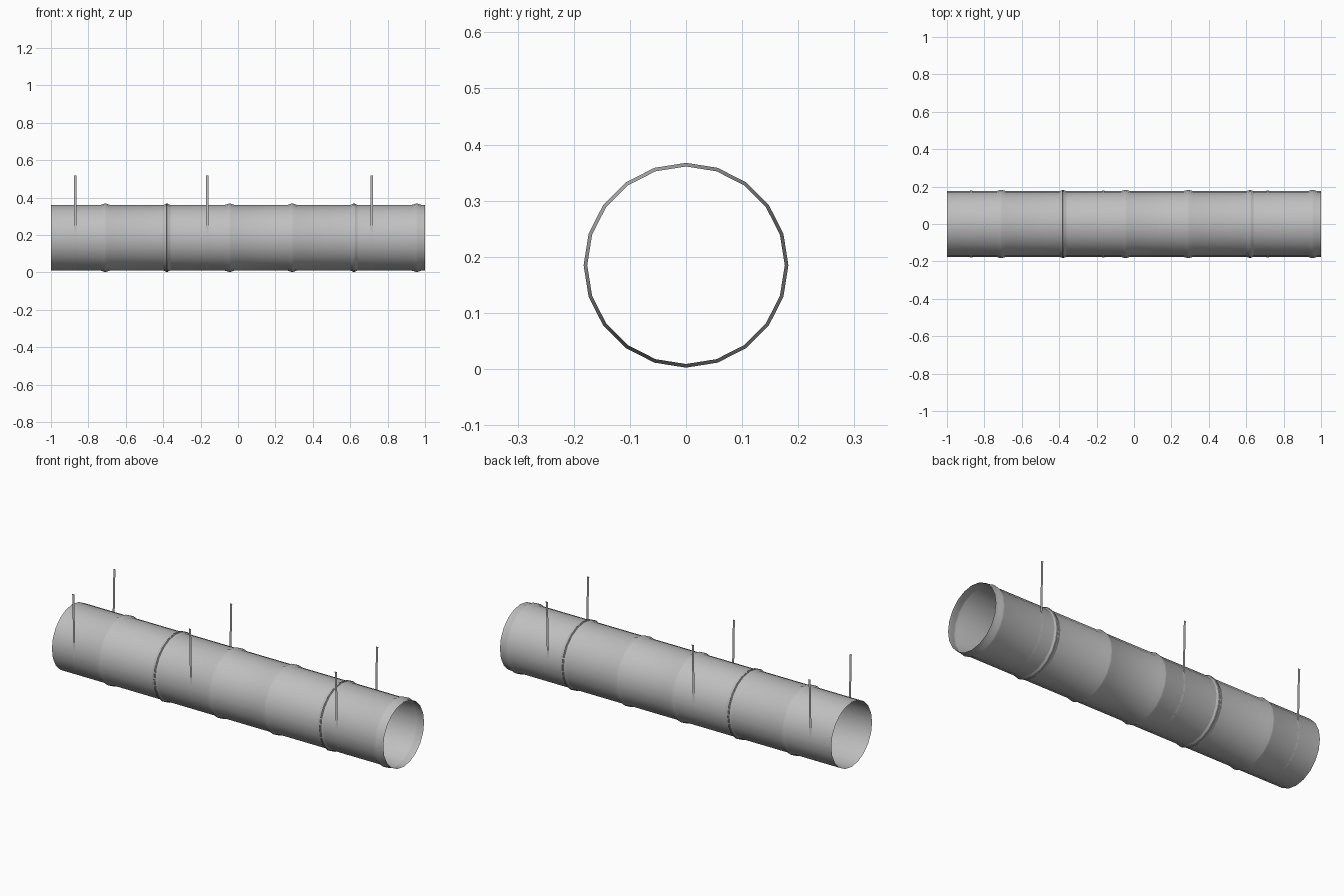
import bpy, bmesh, math

cube = bpy.data.objects.get("Cube")
if cube:
    bpy.data.objects.remove(cube)

SIDES = 20
R, RIB = 0.176, 0.1825       # pipe and rib radius
CZ = 0.185                   # pipe axis height

steel = bpy.data.materials.new("galvanised_steel")
steel.use_nodes = True
colour = (0.52, 0.52, 0.52, 1)
steel.diffuse_color = colour
steel.node_tree.nodes["Principled BSDF"].inputs["Base Color"].default_value = colour


def finish(bm, name):
    mesh = bpy.data.meshes.new(name)
    bm.to_mesh(mesh)
    bm.free()
    mesh.materials.append(steel)
    ob = bpy.data.objects.new(name, mesh)
    bpy.context.collection.objects.link(ob)
    bpy.ops.object.select_all(action='DESELECT')
    ob.select_set(True)
    bpy.context.view_layer.objects.active = ob
    bpy.ops.object.shade_smooth_by_angle(angle=math.radians(35))
    return ob


def revolve(name, profile):
    """Open sheet turned round the pipe axis from (x, radius) points."""
    bm = bmesh.new()
    rings = []
    for x, r in profile:
        angles = [2 * math.pi * i / SIDES for i in range(SIDES)]
        rings.append([bm.verts.new((x, r * math.sin(a), CZ + r * math.cos(a)))
                      for a in angles])
    for a, b in zip(rings, rings[1:]):
        for i in range(SIDES):
            j = (i + 1) % SIDES
            bm.faces.new((a[i], a[j], b[j], b[i]))
    bmesh.ops.recalc_face_normals(bm, faces=bm.faces)
    return finish(bm, name)


def bead(x):
    return [(x - 0.025, R), (x - 0.004, RIB), (x + 0.004, RIB), (x + 0.025, R)]


# Pipe sections with pressed stiffening beads
LEFT_JOINT, RIGHT_JOINT = -0.38, 0.62
sections = [(-1.0, LEFT_JOINT, [-0.71]),
            (LEFT_JOINT, RIGHT_JOINT, [-0.045, 0.29]),
            (RIGHT_JOINT, 1.0, [0.955])]
for n, (x0, x1, beads) in enumerate(sections):
    profile = [(x0, R)]
    for x in beads:
        profile += bead(x)
    profile.append((x1, R))
    revolve(f"pipe_section_{n + 1}", profile)

# Joint collars: a flared rib with a fine seam groove
for n, x in enumerate((LEFT_JOINT, RIGHT_JOINT)):
    revolve(f"joint_collar_{n + 1}",
            [(x - 0.018, R), (x - 0.006, RIB - 0.002), (x - 0.005, RIB),
             (x - 0.001, RIB), (x, R + 0.001), (x + 0.001, RIB),
             (x + 0.005, RIB), (x + 0.006, RIB - 0.002), (x + 0.018, R)])

# Hanger straps: thin sheet slung under the pipe with a folded tip each side
TOP, HALF = 0.518, 0.006
for n, x in enumerate((-0.87, -0.165, 0.715)):
    start = math.radians(15)
    arc = []
    for i in range(25):
        a = start - (math.pi + 2 * start) * i / 24
        arc.append((0.1755 * math.cos(a), CZ + 0.1755 * math.sin(a)))
    side = [(0.180, TOP - 0.004), (0.180, TOP), (0.177, TOP)]
    path = side + arc + [(-y, z) for y, z in reversed(side)]
    bm = bmesh.new()
    rows = [[bm.verts.new((x + s * HALF, y, z)) for s in (-1, 1)] for y, z in path]
    for a, b in zip(rows, rows[1:]):
        bm.faces.new((a[0], a[1], b[1], b[0]))
    bmesh.ops.recalc_face_normals(bm, faces=bm.faces)
    finish(bm, f"hanger_strap_{n + 1}")
